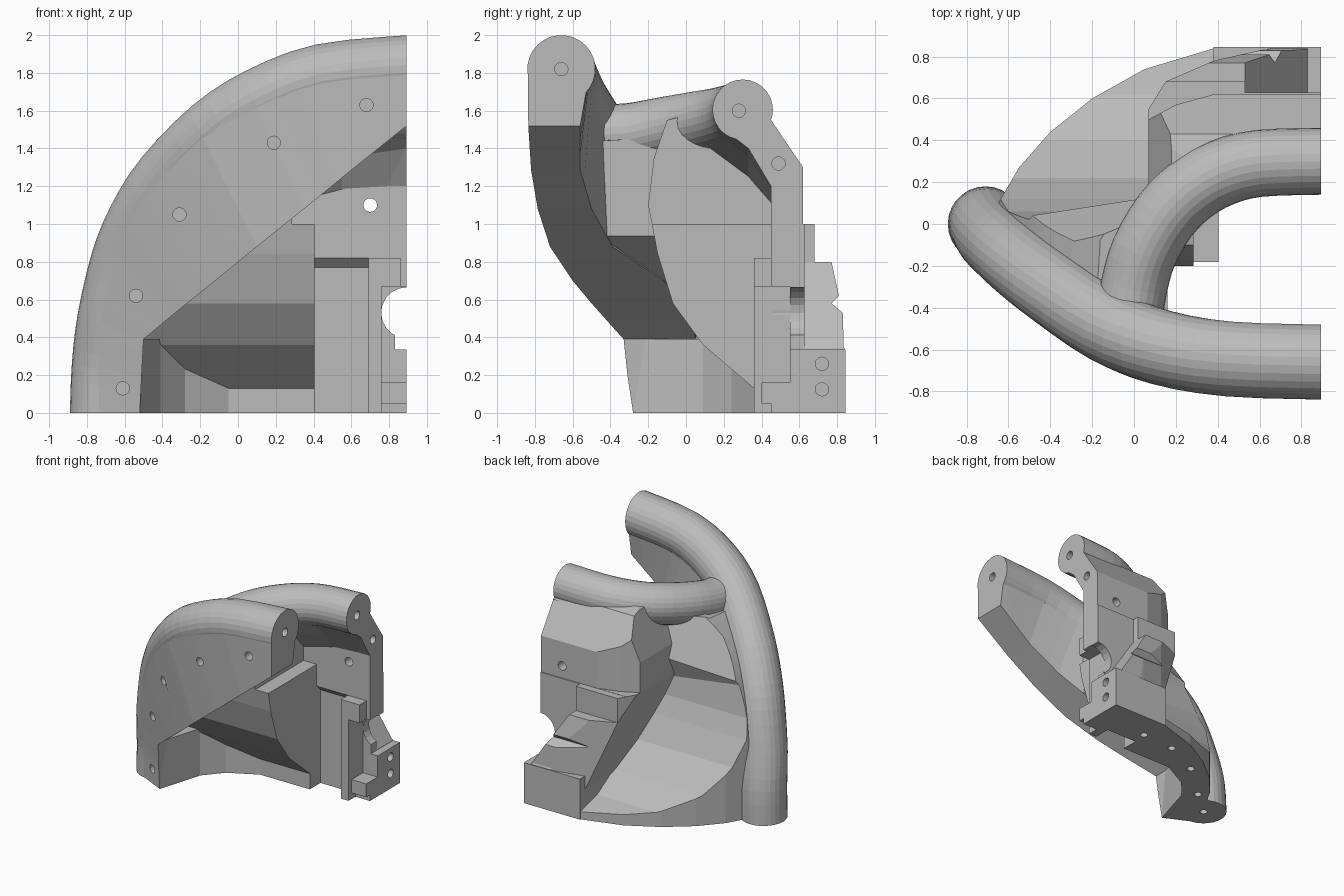
import bpy, bmesh, math
from mathutils import Vector

cube = bpy.data.objects.get("Cube")
if cube:
    bpy.data.objects.remove(cube, do_unlink=True)

# Single material
grey = bpy.data.materials.new("plain grey")
grey.use_nodes = True
colour = (0.5, 0.5, 0.5, 1)
grey.diffuse_color = colour
for node in grey.node_tree.nodes:
    if node.type == 'BSDF_PRINCIPLED':
        node.inputs["Base Color"].default_value = colour

CUT = 0.893     # flat plane where the part is halved
parts = []


def finish(name, bm, keep=True):
    bmesh.ops.recalc_face_normals(bm, faces=bm.faces)
    mesh = bpy.data.meshes.new(name)
    bm.to_mesh(mesh)
    bm.free()
    mesh.materials.append(grey)
    obj = bpy.data.objects.new(name, mesh)
    bpy.context.collection.objects.link(obj)
    if keep:
        parts.append(obj)
    return obj


def loft(name, rings, keep=True):
    """Skin a list of closed rings and cap both ends."""
    bm = bmesh.new()
    rows = [[bm.verts.new(p) for p in ring] for ring in rings]
    count = len(rows[0])
    for a, b in zip(rows, rows[1:]):
        for i in range(count):
            j = (i + 1) % count
            bm.faces.new((a[i], a[j], b[j], b[i]))
    bm.faces.new(rows[0])
    bm.faces.new(rows[-1])
    return finish(name, bm, keep)


def prism(name, outline, axis, lo, hi, keep=False):
    """Extrude a flat outline along x, y or z."""
    def place(p, d):
        v = list(p)
        v.insert("xyz".index(axis), d)
        return Vector(v)
    return loft(name, [[place(p, d) for p in outline] for d in (lo, hi)], keep)


def loft_x(name, stations):
    """Skin y-z outlines placed at given x positions."""
    return loft(name, [[Vector((x, *p)) for p in outline] for x, outline in stations])


def box(name, x, y, z, keep=True):
    outline = [(x[0], y[0]), (x[1], y[0]), (x[1], y[1]), (x[0], y[1])]
    return prism(name, outline, "z", z[0], z[1], keep)


def rod(centre, radius, axis, lo, hi, sides=20):
    circle = [(centre[0] + radius * math.cos(math.tau * i / sides),
               centre[1] + radius * math.sin(math.tau * i / sides)) for i in range(sides)]
    return prism("rod_cutter", circle, axis, lo, hi)


def boolean(obj, cutter, operation):
    mod = obj.modifiers.new("cut", 'BOOLEAN')
    mod.operation = operation
    mod.solver = 'EXACT'
    mod.object = cutter
    bpy.context.view_layer.objects.active = obj
    bpy.ops.object.modifier_apply(modifier=mod.name)


def carve(obj, cutters, operation='INTERSECT'):
    for cutter in cutters:
        boolean(obj, cutter, operation)
        bpy.data.objects.remove(cutter, do_unlink=True)


def refine(rows, steps=3):
    """Smooth the first three columns of each row, interpolate the rest evenly."""
    out = []
    for i in range(len(rows) - 1):
        p, q = rows[i], rows[i + 1]
        before, after = rows[max(i - 1, 0)], rows[min(i + 2, len(rows) - 1)]
        for s in range(steps):
            t = s / steps
            row = []
            for k, (a, b, c, d) in enumerate(zip(before, p, q, after)):
                m, n = (c - a) / 2, (d - b) / 2
                bend = t * (1 - t) * ((m - c + b) * (1 - t) - (n - c + b) * t)
                row.append(b + (c - b) * t + (bend if k < 3 else 0))
            out.append(row)
    return out + [list(rows[-1])]


def tangents(path, first, last):
    inner = [(b - a).normalized() for a, b in zip(path, path[2:])]
    return [Vector(first)] + inner + [Vector(last)]


def tube(name, path, tans, radius, reference, sides=28):
    rings = []
    for c, t in zip(path, tans):
        u = t.cross(Vector(reference)).normalized()
        v = t.cross(u)
        rings.append([c + radius * (u * math.cos(math.tau * i / sides) + v * math.sin(math.tau * i / sides))
                      for i in range(sides)])
    return loft(name, rings)


# Front arch: centre x, y, z then lower edge x, z, front y, inner y
stations = refine([
    (-.71, 0, 0, -.52, 0, -.28, -.1), (-.70, -.01, .25, -.51, .2, -.31, -.05),
    (-.67, -.06, .5, -.5, .39, -.33, .05), (-.60, -.13, .8, -.38, .49, -.42, .04),
    (-.51, -.21, 1.02, -.27, .58, -.5, -.02), (-.37, -.32, 1.24, -.12, .7, -.6, -.12),
    (-.12, -.49, 1.495, .1, .88, -.72, -.39), (.13, -.59, 1.655, .35, 1.08, -.785, -.5),
    (.45, -.645, 1.775, .6, 1.285, -.82, -.56), (CUT, -.66, 1.82, CUT, 1.52, -.835, -.56)])
arch = [Vector(s[:3]) for s in stations]
arch_dirs = tangents(arch, (0, 0, 1), (1, 0, 0))
tube("front_arch_tube", arch, arch_dirs, 0.18, (0, 1, .1))

# Wall hanging from the arch, tangent to the tube
sections = []
for c, t, s in zip(arch, arch_dirs, stations):
    front, inner = Vector((s[3], s[5], s[4])), Vector((s[3], s[6], s[4]))
    n = t.cross((front + inner) / 2 - c).normalized()
    if n.y > 0:
        n = -n
    sections.append([c + n * 0.178, front, inner, c - n * 0.15])
loft("front_arch_wall", sections)

# Rear arch tube
rear = [Vector(p) for p in refine([
    (-.03, -.5, 1.47), (.0, -.3, 1.48), (.05, -.13, 1.51), (.15, .04, 1.54), (.27, .16, 1.56),
    (.42, .245, 1.58), (.6, .29, 1.595), (CUT, .3, 1.605)])]
tube("rear_arch_tube", rear, tangents(rear, (0, 1, 0), (1, 0, 0)), 0.16, (0, 0, 1))

# Curved bowl between the arches
belly = [(.36, 0), (.36, .13), (.09, .36), (-.07, .58), (-.15, .84)]
arc = [(-.66, .08), (-.55, .27), (-.4, .44), (-.2, .6), (.05, .74), (.4, .845)]
bowl_back = [(.02, 1.05), (.06, .8), (.12, .65), (.22, .45), (.4, .25), (.62, .12), (.85, .06), (.85, 0)]
arch_side = [(p.x, p.z) for p in arch[:20]]
bowl = prism("bowl_shell", belly + [(-.19, 1.05)] + bowl_back, "x", -.8, .39, True)
carve(bowl, [
    prism("arch_limit", [(-.71, -.1)] + arch_side + [(.1, 1.5), (.1, .95), (.385, .95), (.385, -.1)], "y", -1, 1),
    prism("arc_limit", arc + [(.5, -.7), (-.5, -.7), (-.72, -.2)], "z", -.2, 2)])

# Web closing the gap between bowl and both arches
web = loft_x("arch_web", [
    (-.62, [(-.05, .66), (-.22, .94), (-.3, 1.44), (-.25, 1.48), (.02, 1.05)]),
    (.16, [(-.1, .68), (-.46, .94), (-.46, 1.44), (.08, 1.47), (.14, 1.15)])])
carve(web, [prism("web_limit", arch_side[7:] + [(.17, 1.6), (.17, .945), (-.12, .71), (-.4, .5)], "y", -1, 1)])

# C shaped base band
band = prism("base_band", arc + [(.4, .36), (-.05, .36), (-.28, .24), (-.41, .09), (-.52, -.28), (-.62, -.2)],
             "z", 0, .39, True)
carve(band, [prism("slope_limit", [(-.5, -.1), (-.5, .45)] + bowl_back[3:-1] + [(.9, -.1)], "x", -1, 1)])

# Thick core beside the recess
slant = [(.38, -.1), (.38, .22), (.07, 1.0), (.07, 1.25), (.18, 1.6)]
core = prism("core_block", belly + [(-.2, 1.1), (-.17, 1.35), (-.1, 1.55), (.1, 1.6),
                                    (.4, 1.5), (.5, 1.3), (.5, 0)], "x", -.2, .5, True)
carve(core, [prism("core_limit", slant + [(.285, 1.6), (.285, 1.0), (.405, 1.0), (.405, -.1)], "y", -1, 1)])

# Stepped rear panel, its upper part rounded off towards the side
panel = prism("rear_panel", [
    (.45, 0), (.45, 1.2), (.33, 1.4), (.2, 1.5), (.28, 1.62), (.43, 1.58), (.62, 1.3), (.62, 1.0), (.68, 1.0),
    (.68, .8), (.77, .8), (.81, .62), (.77, .58), (.83, .53), (.835, .35), (.84, .34), (.84, 0)],
    "x", -.2, CUT, True)
carve(panel, [
    prism("panel_limit", slant + [(.95, 1.7), (.95, -.1)], "y", -1, 1),
    prism("corner_limit", [(.07, .1), (.07, .55), (.15, .68), (.38, .78), (.6, .83), (.8, .86), (1, .86), (1, .1)],
          "z", -.1, 2)])
carve(panel, [
    prism("shoulder_cutter", [(0, .46), (.07, .5), (.2, .57), (.4, .625), (.4, .9), (0, .9)], "z", 1.002, 2),
    prism("diagonal_cutter", [(.53, 1.01), (.53, .8), (.83, .34), (1, .34), (1, 1.01)], "y", .628, 1),
    prism("recess_cutter", [(.3, -.1), (.5, -.1), (.5, .77), (.45, .82), (.3, .82)], "x", .3, .69),
    box("slot_cutter", (.76, 1), (.3, .55), (.16, .67), False),
    rod((CUT, .53), .135, "y", .2, 1),
    box("step_cutter", (.83, 1), (.2, 1), (.335, .45), False)], 'DIFFERENCE')

# Gusset under the rear tube, following its bend
loft_x("rear_gusset", [
    (.28, [(.46, 1.1), (.33, 1.25), (.1, 1.42), (.2, 1.55), (.46, 1.48)]),
    (.55, [(.46, 1.17), (.33, 1.35), (.17, 1.48), (.25, 1.6), (.46, 1.52)]),
    (CUT, [(.46, 1.19), (.33, 1.4), (.2, 1.5), (.28, 1.62), (.46, 1.54)])])

# Rear foot and front bracket
box("rear_foot", (.38, CUT), (.56, .845), (0, .335))
box("bracket_post", (.69, .76), (.36, .46), (0, .82))
box("bracket_top", (.76, .86), (.36, .46), (.67, .82))
box("bracket_foot", (.76, CUT), (.4, .47), (.05, .16))

# Screw holes: on the front, the cut plane, and the underside
holes = [rod((x, z), .035, "y", -1, y) for x, z, y in [
    (-.61, .13, -.1), (-.54, .62, -.24), (-.31, 1.05, -.42), (.19, 1.43, -.66), (.68, 1.63, -.72)]]
holes += [rod(p, .035, "x", CUT - .1, 1) for p in [
    (-.66, 1.82), (.28, 1.6), (.49, 1.32), (.72, .26), (.72, .125)]]
holes += [rod(p, .03, "z", -.1, .08) for p in [(-.71, 0), (-.5, .18), (-.2, .45), (.12, .6), (.42, .62)]]
holes.append(rod((.7, 1.1), .036, "y", .38, 1))


def bounds(obj):
    pts = [v.co for v in obj.data.vertices]
    return [(min(p[i] for p in pts), max(p[i] for p in pts)) for i in range(3)]


for hole in holes:
    reach = bounds(hole)
    for part in parts:
        if all(a[0] < b[1] and b[0] < a[1] for a, b in zip(reach, bounds(part))):
            boolean(part, hole, 'DIFFERENCE')
    bpy.data.objects.remove(hole, do_unlink=True)
